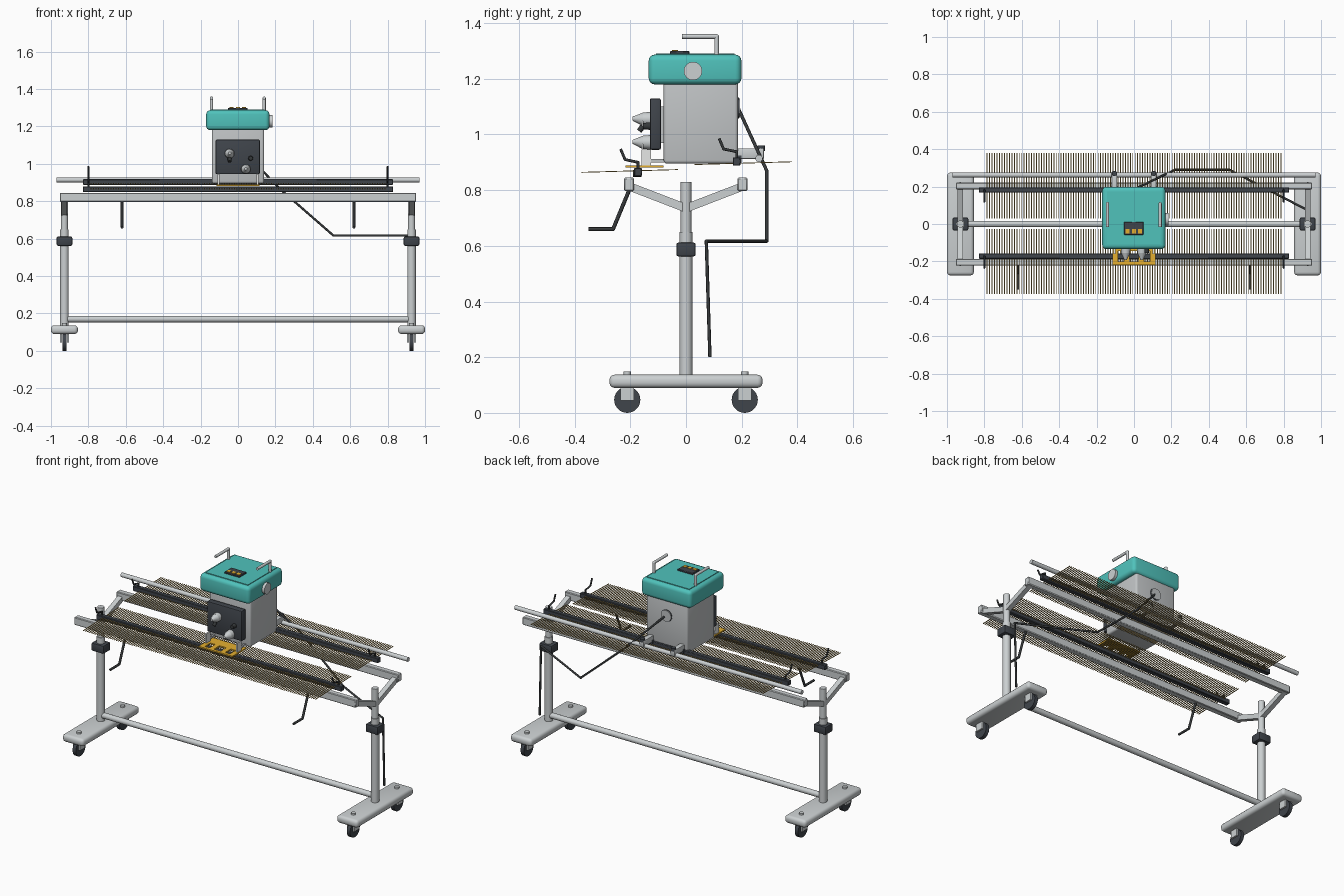
import bpy, bmesh
from math import radians
from mathutils import Vector, Matrix

cube = bpy.data.objects.get("Cube")
if cube:
    bpy.data.objects.remove(cube, do_unlink=True)


def material(name, rgb):
    m = bpy.data.materials.new(name)
    m.use_nodes = True
    m.diffuse_color = (*rgb, 1)
    m.node_tree.nodes["Principled BSDF"].inputs["Base Color"].default_value = (*rgb, 1)
    return m


GREY = material("light grey metal", (0.60, 0.63, 0.64))
BODY = material("body grey", (0.53, 0.55, 0.56))
WHITE = material("off white", (0.82, 0.83, 0.82))
TEAL = material("teal", (0.08, 0.54, 0.50))
CHARCOAL = material("charcoal", (0.05, 0.058, 0.07))
BLACK = material("black rubber", (0.036, 0.04, 0.042))
GOLD = material("gold", (0.78, 0.43, 0.03))
BRASS = material("brass", (0.46, 0.31, 0.09))


def finish(bm, name, mat):
    me = bpy.data.meshes.new(name)
    bm.to_mesh(me)
    bm.free()
    ob = bpy.data.objects.new(name, me)
    bpy.context.collection.objects.link(ob)
    me.materials.append(mat)
    bpy.ops.object.select_all(action='DESELECT')
    ob.select_set(True)
    bpy.context.view_layer.objects.active = ob
    bpy.ops.object.shade_smooth_by_angle(angle=radians(40))
    return ob


def box(name, mat, x, y, z, bevel=0, segs=2):
    """Box from (min, max) pairs, with rounded edges."""
    bm = bmesh.new()
    size = Vector((x[1] - x[0], y[1] - y[0], z[1] - z[0]))
    mid = Vector((x[0] + x[1], y[0] + y[1], z[0] + z[1])) / 2
    bmesh.ops.create_cube(bm, size=1, matrix=Matrix.Translation(mid) @ Matrix.Diagonal((*size, 1)))
    if bevel:
        bmesh.ops.bevel(bm, geom=bm.edges[:], offset=bevel, segments=segs, profile=0.5, affect='EDGES')
    return finish(bm, name, mat)


def add_rod(bm, a, b, r1, r2, sides):
    a, b = Vector(a), Vector(b)
    d = b - a
    turn = d.to_track_quat('Z', 'Y').to_matrix().to_4x4()
    spin = Matrix.Rotation(radians(45), 4, 'Z') if sides == 4 else Matrix()
    bmesh.ops.create_cone(bm, cap_ends=True, segments=sides, radius1=r1, radius2=r2, depth=d.length,
                          matrix=Matrix.Translation((a + b) / 2) @ turn @ spin)


def rod(name, mat, a, b, r, r2=None, sides=20):
    bm = bmesh.new()
    add_rod(bm, a, b, r, r if r2 is None else r2, sides)
    return finish(bm, name, mat)


def wire(name, mat, pts, r):
    """Bent rod with a ball at each bend."""
    bm = bmesh.new()
    for a, b in zip(pts, pts[1:]):
        add_rod(bm, a, b, r, r, 12)
    for p in pts[1:-1]:
        bmesh.ops.create_uvsphere(bm, u_segments=12, v_segments=8, radius=r,
                                  matrix=Matrix.Translation(p))
    return finish(bm, name, mat)


# Stand: feet, casters, posts, clamps and forked arms on both ends
for s, side in ((1, "left"), (-1, "right")):
    x = s * 0.928
    box(side + "_foot", GREY, (x - 0.072, x + 0.072), (-0.275, 0.275), (0.09, 0.137), 0.018, 3)
    for y in (-0.211, 0.211):
        rod(side + "_caster_wheel", CHARCOAL, (x - 0.011, y, 0.047), (x + 0.011, y, 0.047), 0.047, sides=28)
        for k in (-1, 1):
            box(side + "_caster_fork", GREY, (x + k * 0.019 - 0.005, x + k * 0.019 + 0.005),
                (y - 0.025, y + 0.025), (0.045, 0.092))
        rod(side + "_caster_bolt", GREY, (x, y, 0.13), (x, y, 0.148), 0.013)
    rod(side + "_lower_post", GREY, (x, 0, 0.13), (x, 0, 0.65), 0.023)
    rod(side + "_upper_post", GREY, (x, 0, 0.64), (x, 0, 0.83), 0.019)
    box(side + "_height_clamp", CHARCOAL, (x - 0.042, x + 0.042), (-0.035, 0.035), (0.562, 0.612), 0.008)
    for k in (-1, 1):
        rod(side + "_fork_arm", GREY, (x, 0, 0.735), (x, k * 0.2, 0.812), 0.021, sides=4)
    # Front cone rest hanging from the frame
    wire(side + "_hanging_rest", BLACK, [(s * 0.62, -0.2, 0.81), (s * 0.62, -0.262, 0.66),
                                         (s * 0.62, -0.35, 0.66)], 0.007)

rod("lower_crossbar", GREY, (-0.93, 0, 0.17), (0.93, 0, 0.17), 0.017)
for y, end in ((-0.205, "front"), (0.203, "back")):
    box(end + "_frame_rail", GREY, (-0.953, 0.953), (y - 0.018, y + 0.018), (0.797, 0.845), 0.004, 1)


# Needle beds: a dark bar crossing a row of fine brass needles
def needle_row(name, y0, z0, y1, z1, count=120):
    bm = bmesh.new()
    lean = Matrix.Rotation((z1 - z0) / (y1 - y0), 4, 'X')
    for i in range(count):
        x = -0.785 + 1.57 * i / (count - 1)
        bmesh.ops.create_cube(bm, size=1, matrix=Matrix.Translation((x, (y0 + y1) / 2, (z0 + z1) / 2))
                              @ lean @ Matrix.Diagonal((0.005, y1 - y0, 0.003, 1)))
    finish(bm, name, BRASS)


needle_row("front_needles", -0.375, 0.864, -0.028, 0.874)
needle_row("back_needles", 0.03, 0.892, 0.38, 0.902)
for y, z, end in ((-0.172, 0.865, "front"), (0.182, 0.903, "back")):
    box(end + "_needle_bed", CHARCOAL, (-0.83, 0.83), (y - 0.014, y + 0.014), (z - 0.015, z + 0.015), 0.003, 1)
    for x in (-0.8, 0.8):
        wire(end + "_bed_hook", BLACK, [(x, y, z + 0.01), (x, y, z + 0.035), (x, y - 0.047, z + 0.045),
                                        (x, y - 0.063, z + 0.083)], 0.005)

# Rear guide tube and its brackets
rod("rear_guide_tube", GREY, (-0.97, 0.262, 0.914), (0.97, 0.262, 0.914), 0.013)
for x in (-0.105, 0.105):
    box("guide_bracket", GREY, (x - 0.015, x + 0.015), (0.17, 0.28), (0.912, 0.95), 0.004)
    rod("guide_bracket_bolt", CHARCOAL, (x, 0.27, 0.94), (x, 0.27, 0.96), 0.014)
    box("guide_bracket_foot", CHARCOAL, (x - 0.02, x + 0.02), (0.16, 0.2), (0.895, 0.925), 0.003)

# Machine head
box("head_body", BODY, (-0.14, 0.14), (-0.08, 0.187), (0.895, 1.2), 0.012, 3)
box("head_lid", TEAL, (-0.17, 0.168), (-0.134, 0.199), (1.18, 1.287), 0.022, 4)
box("lid_panel", TEAL, (-0.145, 0.143), (-0.108, 0.175), (1.28, 1.291))
rod("side_dial", GREY, (0.16, 0.025, 1.228), (0.184, 0.025, 1.228), 0.033, sides=32)
rod("rear_socket_rim", CHARCOAL, (0, 0.18, 1.095), (0, 0.19, 1.095), 0.037, sides=32)
rod("rear_socket", BODY, (0, 0.18, 1.095), (0, 0.194, 1.095), 0.034, sides=32)

# Display with three keys
box("display", CHARCOAL, (-0.053, 0.05), (-0.058, 0.012), (1.288, 1.3), 0.003, 1)
for x in (-0.034, -0.001, 0.032):
    box("display_key", GOLD, (x - 0.011, x + 0.011), (-0.05, -0.028), (1.298, 1.303))

# Thread masts on the lid
for x in (-0.142, 0.14):
    wire("thread_mast", GREY, [(x, 0.11, 1.28), (x, 0.11, 1.352), (x, -0.015, 1.352)], 0.0085)

# Front control plate with cone knobs
box("control_plate", CHARCOAL, (-0.12, 0.117), (-0.13, -0.09), (0.945, 1.13), 0.007)
box("control_plate_mount", BODY, (-0.08, 0.08), (-0.092, -0.075), (0.97, 1.1))
for x, z in ((-0.045, 1.055), (0.042, 0.972)):
    rod("knob_base", GREY, (x, -0.125, z), (x, -0.155, z), 0.026, 0.024, 24)
    rod("knob_tip", GREY, (x, -0.155, z), (x, -0.192, z + 0.002), 0.024, 0.007, 24)
rod("small_button", BLACK, (0.068, -0.125, 1.03), (0.068, -0.155, 1.03), 0.014, 0.011, 16)
rod("tension_pin", BLACK, (-0.045, -0.155, 1.03), (-0.045, -0.168, 1.012), 0.01, sides=12)

# Carriage under the plate: gold slotted plate, white side cheeks, pin
box("carriage_front_strip", GOLD, (-0.115, 0.115), (-0.218, -0.2), (0.881, 0.889))
box("carriage_back_strip", GOLD, (-0.115, 0.115), (-0.145, -0.08), (0.881, 0.889))
for x in (-0.1, -0.038, 0.038, 0.1):
    box("carriage_tab", GOLD, (x - 0.015, x + 0.015), (-0.205, -0.14), (0.881, 0.889))
for x in (-0.105, 0.105):
    box("carriage_cheek", WHITE, (x - 0.005, x + 0.005), (-0.16, -0.125), (0.888, 0.946))
    box("carriage_link", BODY, (x - 0.005, x + 0.005), (-0.13, -0.075), (0.9, 0.912))
rod("carriage_pin", BLACK, (0, -0.19, 0.86), (0, -0.16, 0.86), 0.012, sides=12)

# Power cable from the back of the head to the left post
wire("power_cable", BLACK, [(0, 0.185, 1.1), (0.22, 0.29, 0.87), (0.51, 0.29, 0.617),
                            (0.93, 0.073, 0.617), (0.93, 0.086, 0.2)], 0.006)
